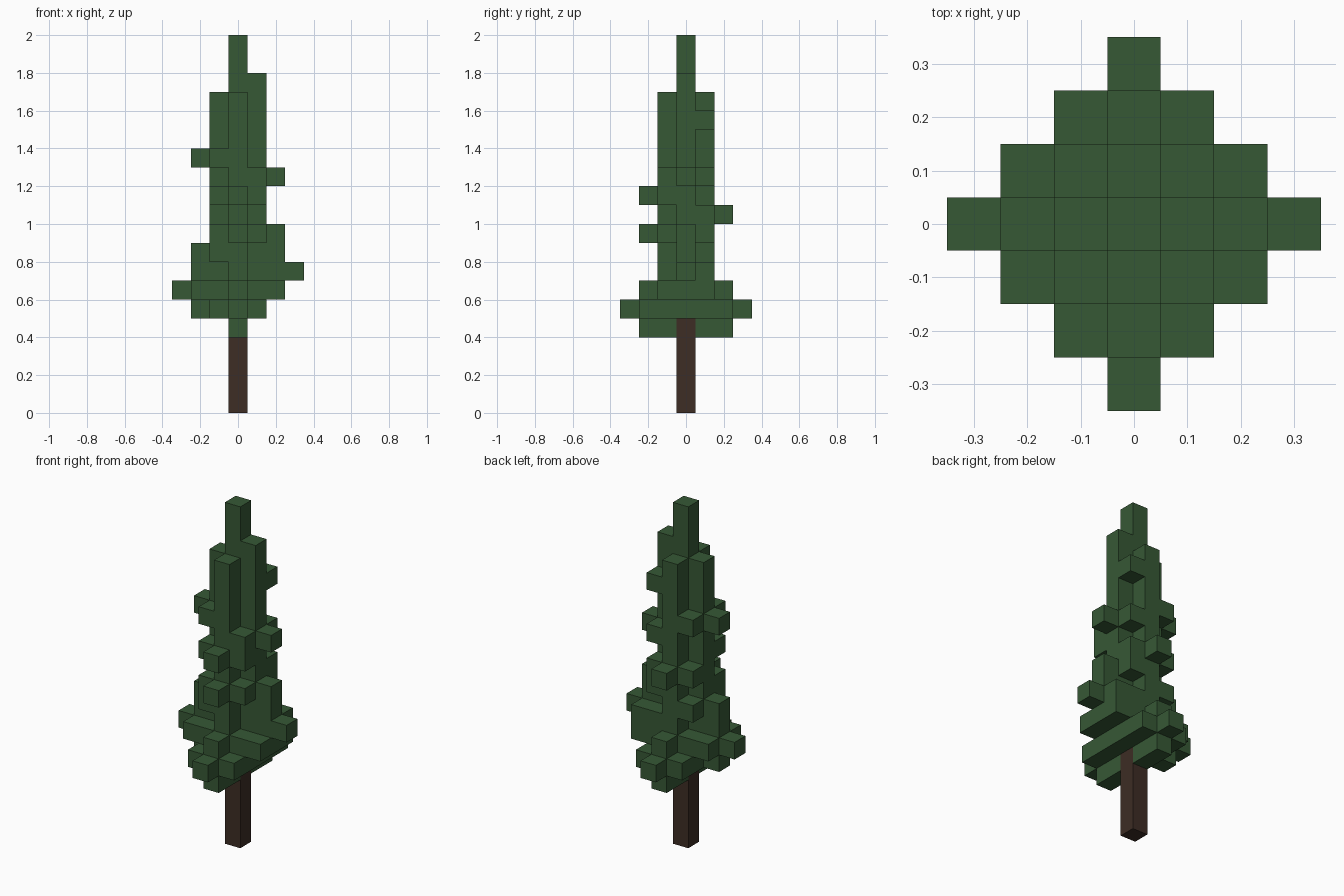
import bpy
import bmesh
from mathutils import Vector

CELL = 0.1

cube = bpy.data.objects.get("Cube")
if cube:
    bpy.data.objects.remove(cube)


def make_material(name, color):
    mat = bpy.data.materials.new(name)
    mat.use_nodes = True
    mat.diffuse_color = color
    mat.node_tree.nodes["Principled BSDF"].inputs["Base Color"].default_value = color
    return mat


def block(x0, x1, y0, y1, z0, z1):
    """All cells in an inclusive range."""
    return {(x, y, z) for x in range(x0, x1 + 1)
            for y in range(y0, y1 + 1) for z in range(z0, z1 + 1)}


def tuft(z, side, reach=2):
    """Small branch: two corner cells beside the core and a tip cell."""
    sx, sy = side
    cells = {(sx * reach, sy * reach, z)}
    for s in (-1, 1):
        cells.add((sx or s, sy or s, z))
    return cells


def build_cells(name, cells, mat):
    """Make a blocky mesh from the outer faces of a set of cells."""
    bm = bmesh.new()
    for cell in cells:
        center = Vector(cell) + Vector((0, 0, 0.5))
        for axis in range(3):
            for sign in (-1, 1):
                near = list(cell)
                near[axis] += sign
                if tuple(near) in cells:
                    continue
                n, u, v = Vector(), Vector(), Vector()
                n[axis] = sign / 2
                u[(axis + 1) % 3] = 0.5
                v[(axis + 2) % 3] = sign / 2
                corners = (-u - v, u - v, u + v, v - u)
                bm.faces.new([bm.verts.new((center + n + c) * CELL) for c in corners])
    bmesh.ops.remove_doubles(bm, verts=bm.verts, dist=0.001)
    mesh = bpy.data.meshes.new(name)
    bm.to_mesh(mesh)
    bm.free()
    mesh.materials.append(mat)
    obj = bpy.data.objects.new(name, mesh)
    bpy.context.collection.objects.link(obj)
    return obj


bark = make_material("dark bark", (0.047, 0.026, 0.018, 1))
needles = make_material("pine green", (0.037, 0.098, 0.036, 1))

EAST, WEST, NORTH, SOUTH = (1, 0), (-1, 0), (0, 1), (0, -1)

# Trunk
trunk = block(0, 0, 0, 0, 0, 4)
build_cells("trunk", trunk, bark)

# Foliage core: a cross-shaped column with a pointed top
foliage = block(0, 0, 0, 0, 5, 19)
foliage |= block(-1, 1, 0, 0, 5, 16) | block(0, 0, -1, 1, 5, 16)
foliage.add((1, 0, 17))

# Lowest wide branches
foliage |= block(0, 0, -2, 2, 4, 4)
foliage |= block(-1, 1, -2, 2, 5, 5) | block(0, 0, -3, 3, 5, 5) | block(-2, -2, 0, 0, 5, 5)
foliage |= block(-2, 2, -1, 1, 6, 6) | block(-3, -3, 0, 0, 6, 6) | block(0, 0, -2, 2, 6, 6)
foliage |= block(1, 2, 1, 1, 7, 7) | block(2, 3, 0, 0, 7, 7) | {(-2, 0, 7)}

# Small branches winding up the column
for z, side in ((8, WEST), (9, EAST), (9, SOUTH), (10, NORTH),
                (11, SOUTH), (12, EAST), (13, WEST)):
    foliage |= tuft(z, side)
foliage |= {(2, 0, 8), (1, 1, 15)}

build_cells("foliage", foliage - trunk, needles)
